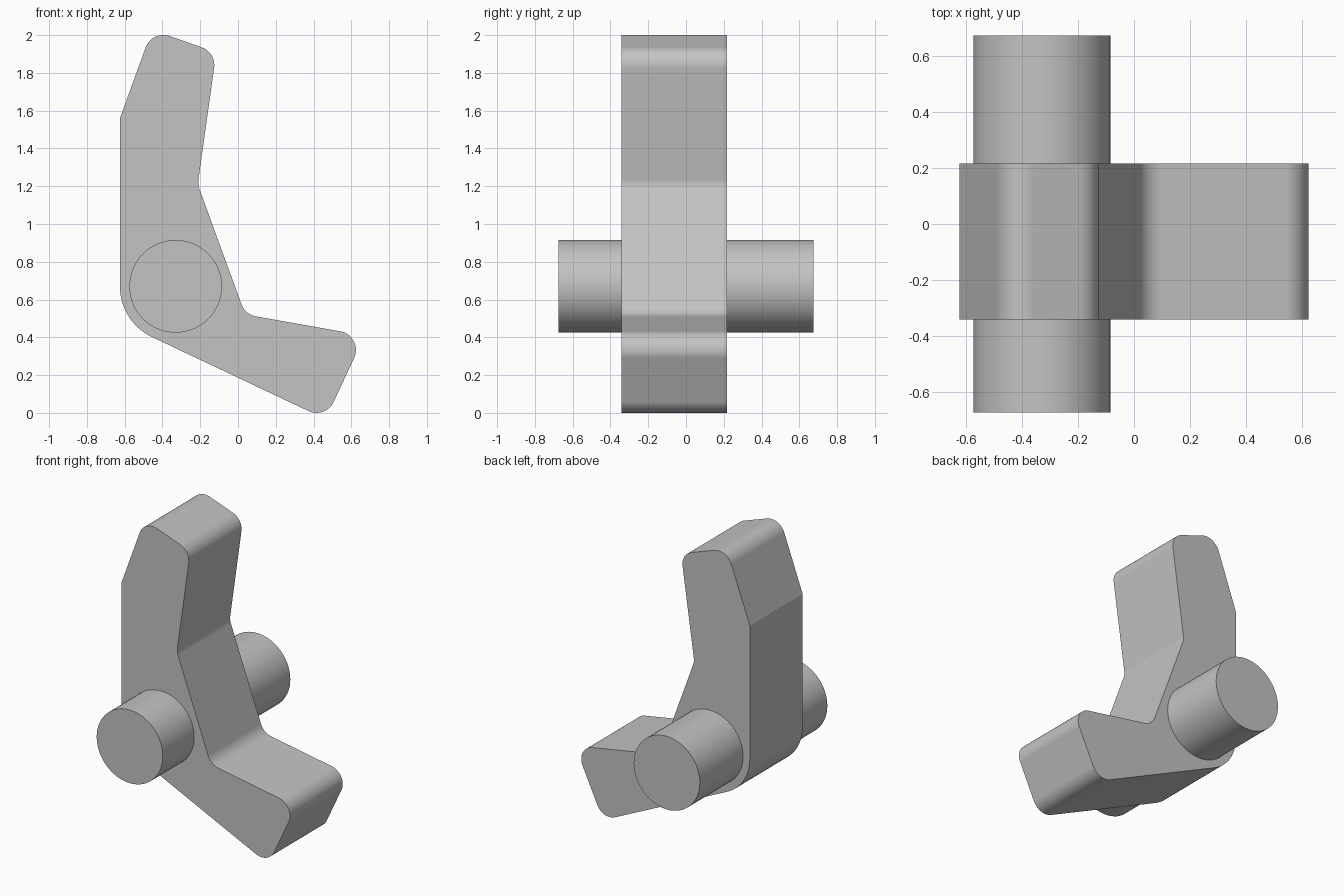
import bpy
import bmesh
import math
from mathutils import Matrix, Vector

cube = bpy.data.objects.get("Cube")
if cube:
    bpy.data.objects.remove(cube, do_unlink=True)

# One plain grey for every part
grey = bpy.data.materials.new("plain grey")
grey.use_nodes = True
colour = (0.55, 0.55, 0.55, 1.0)
grey.diffuse_color = colour
grey.node_tree.nodes["Principled BSDF"].inputs["Base Color"].default_value = colour


def fillet(before, corner, after, radius):
    """Points of the arc that rounds a profile corner."""
    a = (before - corner).normalized()
    b = (after - corner).normalized()
    if radius == 0:
        return [corner]
    half = a.angle(b) / 2
    centre = corner + (a + b).normalized() * radius / math.sin(half)
    start = corner + a * radius / math.tan(half) - centre
    end = corner + b * radius / math.tan(half) - centre
    turn = math.atan2(start.x * end.y - start.y * end.x, start.dot(end))
    steps = max(3, math.ceil(abs(turn) / math.radians(5)))
    return [centre + Matrix.Rotation(turn * i / steps, 2) @ start
            for i in range(steps + 1)]


def finish(bm, name):
    """Turn a bmesh into a shaded object with crisp edges."""
    bmesh.ops.recalc_face_normals(bm, faces=bm.faces)
    mesh = bpy.data.meshes.new(name)
    bm.to_mesh(mesh)
    bm.free()
    mesh.materials.append(grey)
    obj = bpy.data.objects.new(name, mesh)
    bpy.context.collection.objects.link(obj)
    bpy.ops.object.select_all(action='DESELECT')
    obj.select_set(True)
    bpy.context.view_layer.objects.active = obj
    bpy.ops.object.shade_smooth_by_angle(angle=math.radians(15))
    normals = obj.modifiers.new("flat sides", 'WEIGHTED_NORMAL')
    normals.keep_sharp = True
    return obj


# Bent lever: corners as (x, z, rounding radius), extruded along y
corners = [
    (-0.625, 0.482, 0.295),   # round heel about the axle
    (0.464, -0.033, 0.1),     # foot bottom
    (0.67, 0.409, 0.1),       # foot top
    (0.038, 0.521, 0.1),      # inner elbow
    (-0.213, 1.21, 0.1),      # inner kink
    (-0.115, 1.908, 0.1),     # tip right
    (-0.455, 2.028, 0.1),     # tip left
    (-0.625, 1.56, 0),        # outer kink
]
front_y, back_y = -0.342, 0.217
points = [Vector(c[:2]) for c in corners]
outline = []
for i, (x, z, radius) in enumerate(corners):
    outline += fillet(points[i - 1], points[i], points[(i + 1) % len(points)], radius)

bm = bmesh.new()
face = bm.faces.new([bm.verts.new((p.x, front_y, p.y)) for p in outline])
extruded = bmesh.ops.extrude_face_region(bm, geom=[face], use_keep_orig=True)
bmesh.ops.translate(bm, vec=(0, back_y - front_y, 0),
                    verts=[v for v in extruded["geom"] if isinstance(v, bmesh.types.BMVert)])
finish(bm, "bent_lever")

# Axle pin running through the heel
bm = bmesh.new()
place = Matrix.Translation((-0.33, 0, 0.67)) @ Matrix.Rotation(math.pi / 2, 4, 'X')
bmesh.ops.create_cone(bm, cap_ends=True, segments=72, radius1=0.245, radius2=0.245,
                      depth=1.35, matrix=place)
finish(bm, "axle_pin")
